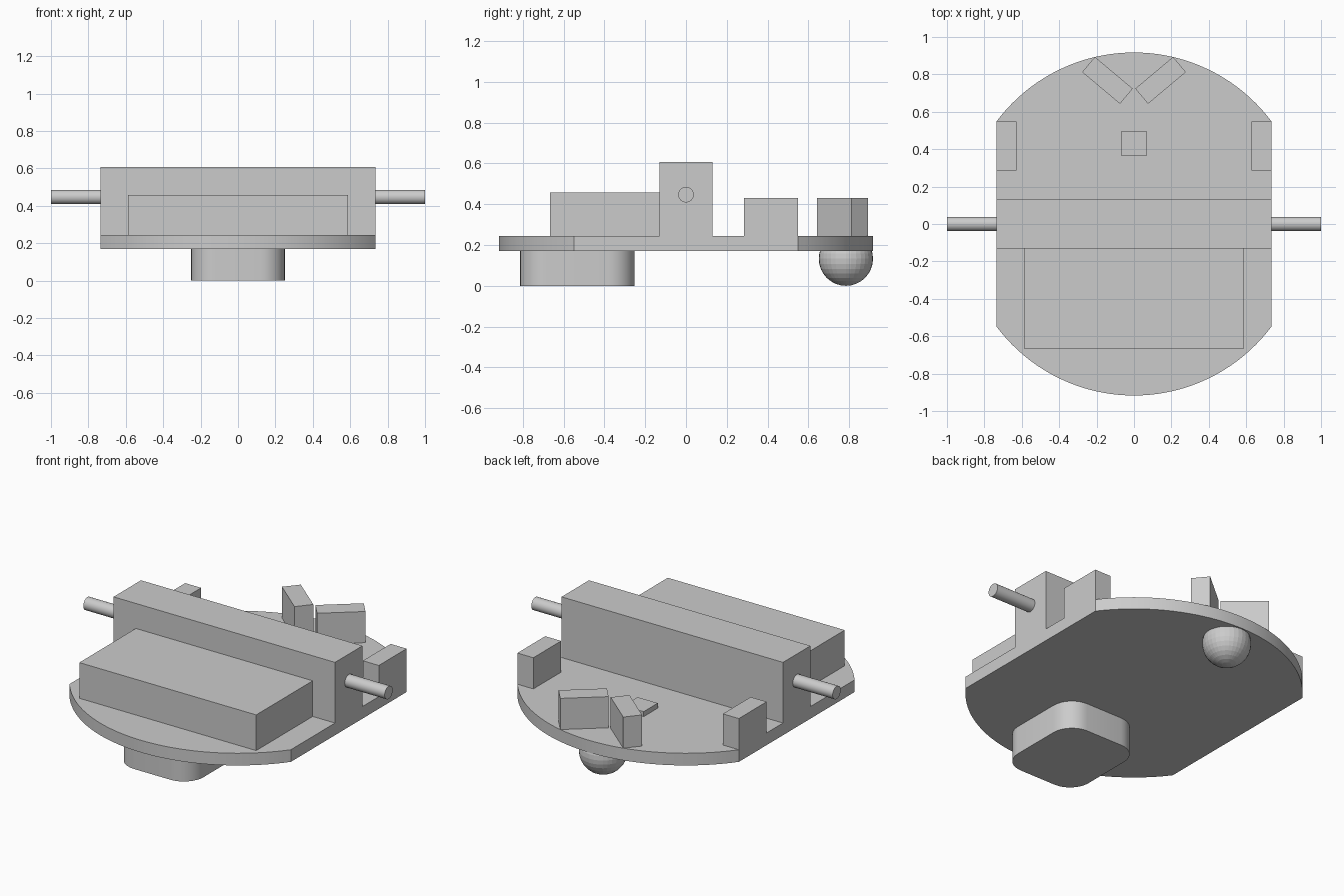
import bpy, bmesh, math
from mathutils import Matrix, Vector

if "Cube" in bpy.data.objects:
    bpy.data.objects.remove(bpy.data.objects["Cube"])

Z0, Z1 = 0.17, 0.243          # underside and top of the base plate
R, HALF_W = 0.917, 0.735      # plate radius and half width


def finish(name, bm, smooth=False):
    bmesh.ops.recalc_face_normals(bm, faces=bm.faces)
    me = bpy.data.meshes.new(name)
    bm.to_mesh(me)
    bm.free()
    ob = bpy.data.objects.new(name, me)
    bpy.context.collection.objects.link(ob)
    if smooth:
        bpy.ops.object.select_all(action='DESELECT')
        ob.select_set(True)
        bpy.context.view_layer.objects.active = ob
        bpy.ops.object.shade_smooth_by_angle(angle=math.radians(30))
    return ob


def prism(name, outline, z0, z1, smooth=False):
    bm = bmesh.new()
    face = bm.faces.new([bm.verts.new((x, y, z0)) for x, y in outline])
    ext = bmesh.ops.extrude_face_region(bm, geom=[face])
    top = [v for v in ext['geom'] if isinstance(v, bmesh.types.BMVert)]
    bmesh.ops.translate(bm, verts=top, vec=(0, 0, z1 - z0))
    return finish(name, bm, smooth)


def box(name, centre, size, z0, z1, angle=0):
    rot = Matrix.Rotation(angle, 2)
    pts = [Vector(centre) + rot @ Vector((sx * size[0] / 2, sy * size[1] / 2))
           for sx, sy in ((-1, -1), (1, -1), (1, 1), (-1, 1))]
    return prism(name, pts, z0, z1)


def arc(cx, cy, r, a0, a1, n):
    return [(cx + r * math.cos(a0 + (a1 - a0) * i / n),
             cy + r * math.sin(a0 + (a1 - a0) * i / n)) for i in range(n + 1)]


# Round base plate with both sides cut straight
a = math.acos(HALF_W / R)
prism("base_plate", arc(0, 0, R, a, math.pi - a, 40)
      + arc(0, 0, R, math.pi + a, 2 * math.pi - a, 40), Z0, Z1, True)

# Motor block across the middle and battery pack at the front
box("motor_block", (0, 0), (2 * HALF_W, 0.26), Z1, 0.607)
box("battery_pack", (0, -0.398), (1.174, 0.536), Z1, 0.457)

# Small chip on the deck
box("deck_chip", (0, 0.43), (0.134, 0.134), Z1, Z1 + 0.03)

for s, side in ((-1, "left"), (1, "right")):
    # Wheel axle
    bm = bmesh.new()
    bmesh.ops.create_cone(
        bm, cap_ends=True, segments=32, radius1=0.038, radius2=0.038,
        depth=1 - HALF_W,
        matrix=Matrix.Translation((s * (1 + HALF_W) / 2, 0, 0.447))
        @ Matrix.Rotation(math.pi / 2, 4, 'Y'))
    finish(side + "_axle", bm, True)
    # Side sensor and angled rear sensor
    box(side + "_side_sensor", (s * 0.682, 0.417), (0.106, 0.264), Z1, 0.43)
    box(side + "_rear_sensor", (s * 0.142, 0.768), (0.264, 0.106), Z1, 0.43,
        s * math.radians(40))

# Rounded foot under the front
r = 0.13
foot = []
for i, (sx, sy) in enumerate(((1, 1), (-1, 1), (-1, -1), (1, -1))):
    foot += arc(sx * (0.25 - r), -0.533 + sy * (0.281 - r), r,
                i * math.pi / 2, (i + 1) * math.pi / 2, 8)
prism("front_foot", foot, 0, Z0, True)

# Ball caster under the rear, trimmed at the plate
bm = bmesh.new()
bmesh.ops.create_uvsphere(bm, u_segments=32, v_segments=16, radius=0.133,
                          matrix=Matrix.Translation((0, 0.784, 0.133)))
bmesh.ops.bisect_plane(bm, geom=bm.verts[:] + bm.edges[:] + bm.faces[:],
                       plane_co=(0, 0, Z0), plane_no=(0, 0, 1), clear_outer=True)
bmesh.ops.holes_fill(bm, edges=[e for e in bm.edges if e.is_boundary])
finish("ball_caster", bm)
